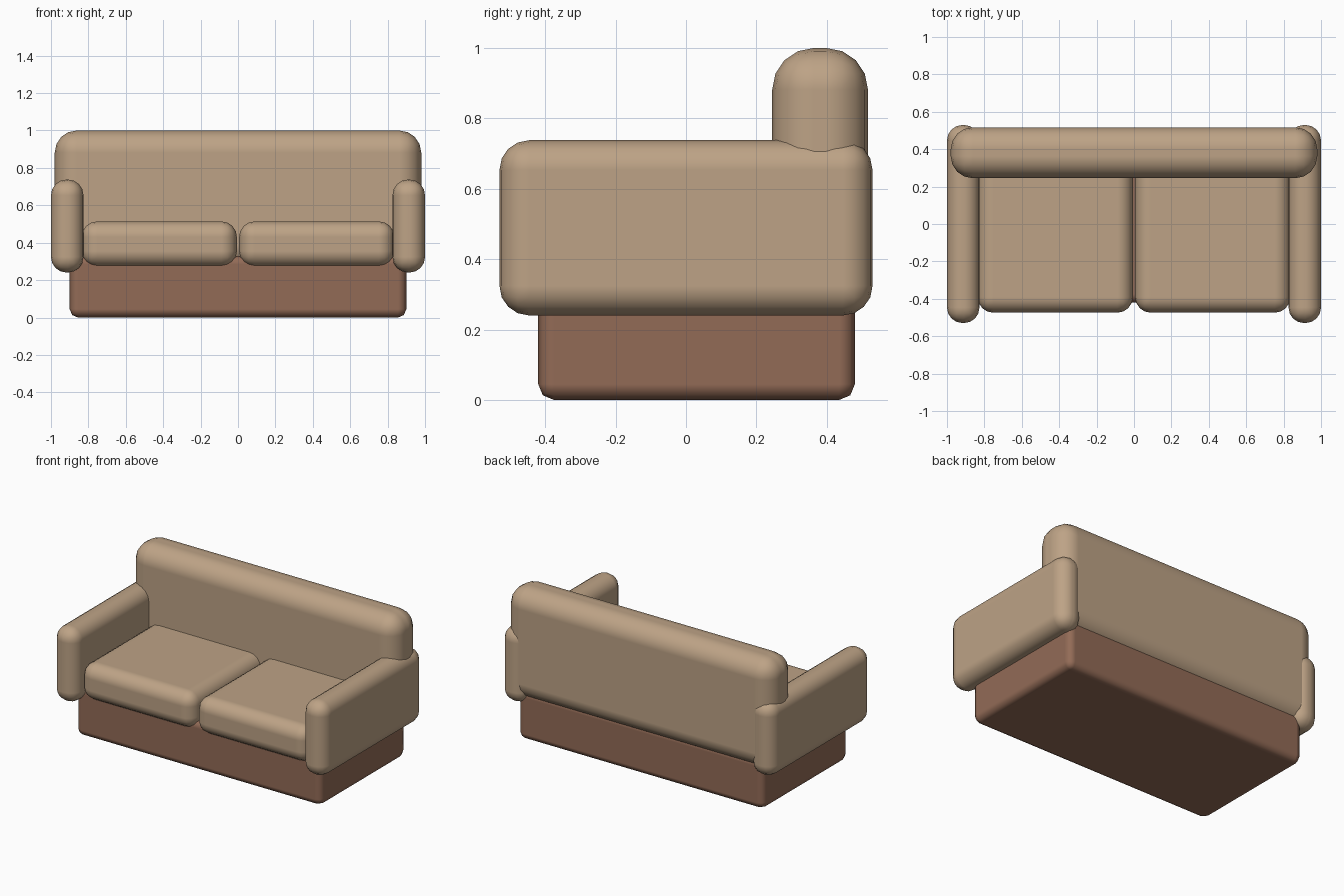
import bpy
import bmesh
from mathutils import Vector

cube = bpy.data.objects.get("Cube")
if cube:
    bpy.data.objects.remove(cube, do_unlink=True)


def make_material(name, rgb):
    mat = bpy.data.materials.new(name)
    mat.use_nodes = True
    color = (*rgb, 1.0)
    mat.diffuse_color = color
    mat.node_tree.nodes["Principled BSDF"].inputs["Base Color"].default_value = color
    return mat


tan = make_material("tan fabric", (0.51, 0.365, 0.238))
brown = make_material("brown base", (0.29, 0.147, 0.094))


def rounded_box(name, low, high, radius, segments, mat):
    """Box between two corners, with softly rounded edges."""
    low, high = Vector(low), Vector(high)
    center, size = (low + high) / 2, high - low
    bm = bmesh.new()
    bmesh.ops.create_cube(bm, size=1)
    bmesh.ops.scale(bm, vec=size, verts=bm.verts)
    for face in bm.faces:
        face.smooth = True
    mesh = bpy.data.meshes.new(name)
    bm.to_mesh(mesh)
    bm.free()
    mesh.materials.append(mat)
    obj = bpy.data.objects.new(name, mesh)
    obj.location = center
    bpy.context.collection.objects.link(obj)
    bevel = obj.modifiers.new("rounded edges", "BEVEL")
    bevel.width = radius
    bevel.segments = segments
    bevel.limit_method = "NONE"
    bevel.harden_normals = True
    return obj


# Plinth and backrest
rounded_box("base", (-0.9, -0.42, 0), (0.9, 0.48, 0.33), 0.045, 2, brown)
rounded_box("backrest", (-0.98, 0.245, 0.27), (0.98, 0.517, 1.0), 0.118, 4, tan)

# Paired armrests and seat cushions
for side, sign in (("left", 1), ("right", -1)):
    for part, inner, outer, y0, y1, z0, z1, radius in (
        ("armrest", 0.826, 1.0, -0.53, 0.53, 0.24, 0.738, 0.084),
        ("seat_cushion", 0.006, 0.836, -0.474, 0.36, 0.272, 0.514, 0.083),
    ):
        x0, x1 = sorted((sign * inner, sign * outer))
        rounded_box(f"{side}_{part}", (x0, y0, z0), (x1, y1, z1), radius, 4, tan)
